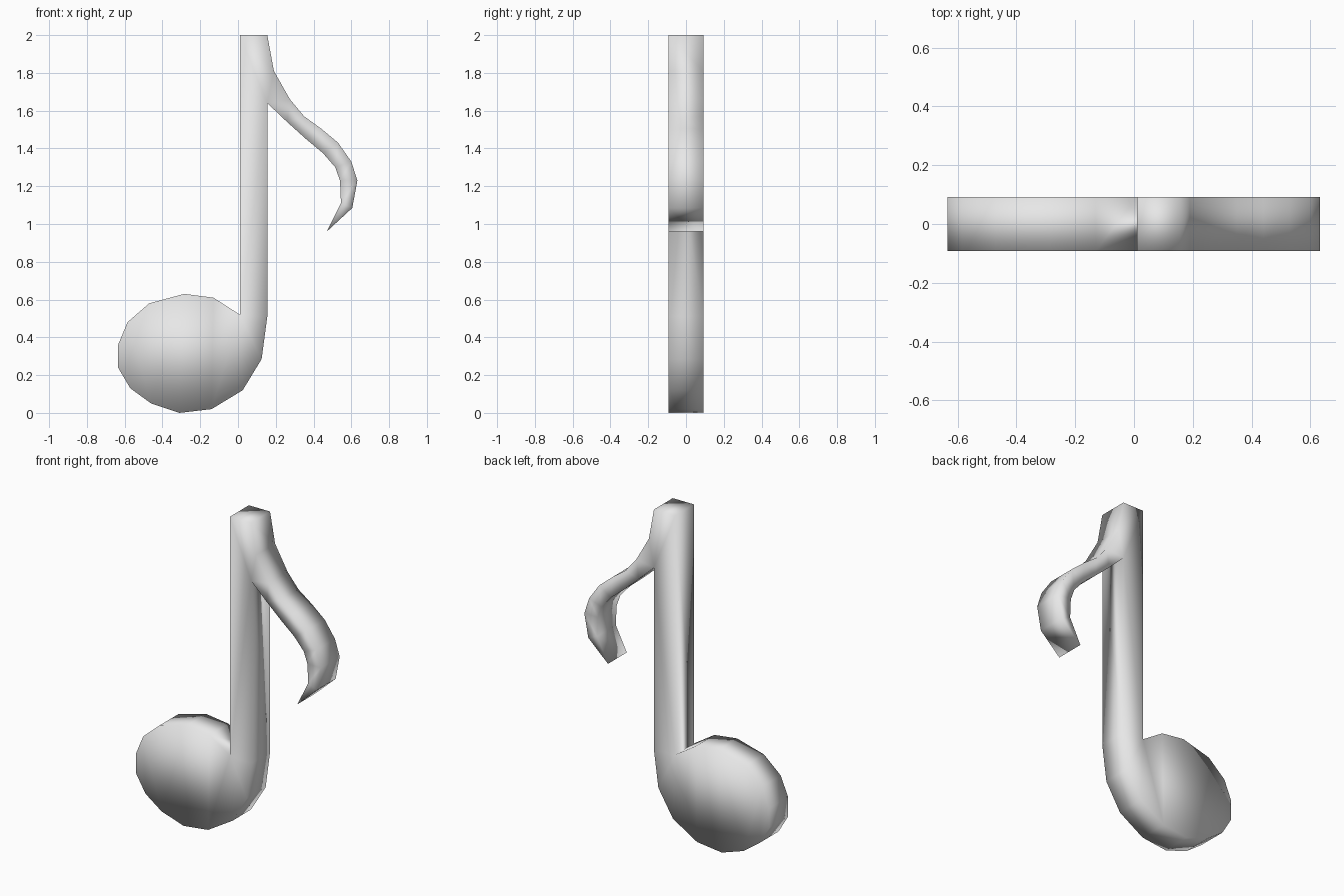
import bpy
import bmesh

HALF_DEPTH = 0.092

default = bpy.data.objects.get("Cube")
if default:
    bpy.data.objects.remove(default, do_unlink=True)


def make_material(name, colour):
    material = bpy.data.materials.new(name)
    material.use_nodes = True
    material.diffuse_color = colour
    shader = material.node_tree.nodes["Principled BSDF"]
    shader.inputs["Base Color"].default_value = colour
    return material


def extrude_outline(name, outline, half_depth, material):
    """Turn a closed x-z outline into a solid plate centred on y = 0."""
    bm = bmesh.new()
    front = [bm.verts.new((x, -half_depth, z)) for x, z in outline]
    back = [bm.verts.new((x, half_depth, z)) for x, z in outline]
    caps = [bm.faces.new(front), bm.faces.new(list(reversed(back)))]
    for i in range(len(outline)):
        j = (i + 1) % len(outline)
        bm.faces.new((front[i], back[i], back[j], front[j]))
    bmesh.ops.recalc_face_normals(bm, faces=bm.faces[:])
    bmesh.ops.triangulate(bm, faces=caps, ngon_method="BEAUTY")
    for face in bm.faces:
        face.smooth = True
    mesh = bpy.data.meshes.new(name)
    bm.to_mesh(mesh)
    bm.free()
    mesh.materials.append(material)
    obj = bpy.data.objects.new(name, mesh)
    bpy.context.scene.collection.objects.link(obj)
    return obj


# Flat top of the stem
stem_top = [(0.01, 2), (0.155, 2)]

# Outer edge of the flag, from the stem down to the tip
flag_outer = [(0.19, 1.81), (0.275, 1.66), (0.35, 1.57), (0.44, 1.505),
              (0.53, 1.43), (0.6, 1.33), (0.632, 1.23), (0.605, 1.085)]

# Tip and inner edge of the flag, back up to the stem
flag_inner = [(0.47, 0.96), (0.545, 1.11), (0.54, 1.23), (0.515, 1.3),
              (0.45, 1.375), (0.36, 1.45), (0.26, 1.54), (0.155, 1.64)]

# Round head, clockwise from the right side of the stem to its left side
head = [(0.155, 0.51), (0.125, 0.285), (0.025, 0.12), (-0.14, 0.02),
        (-0.31, 0), (-0.46, 0.05), (-0.57, 0.13), (-0.635, 0.24),
        (-0.635, 0.36), (-0.585, 0.48), (-0.47, 0.58), (-0.285, 0.63),
        (-0.13, 0.61), (0.01, 0.52)]

grey = make_material("light_grey", (0.8, 0.8, 0.8, 1))
extrude_outline("eighth_note", stem_top + flag_outer + flag_inner + head,
                HALF_DEPTH, grey)
